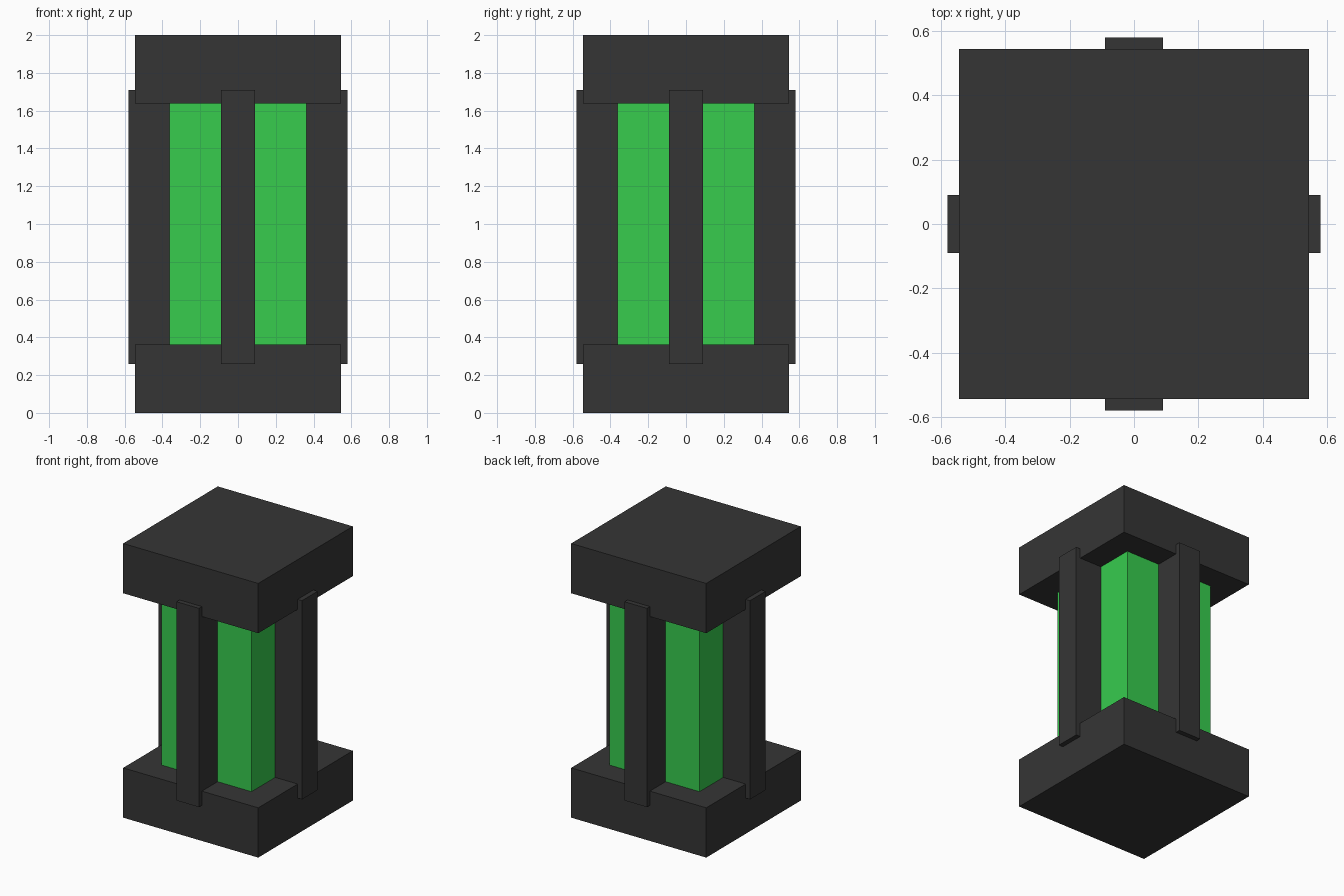
import bpy
from math import cos, sin, pi

cube = bpy.data.objects.get("Cube")
if cube:
    bpy.data.objects.remove(cube, do_unlink=True)


def material(name, rgb):
    mat = bpy.data.materials.new(name)
    mat.use_nodes = True
    mat.diffuse_color = (*rgb, 1)
    mat.node_tree.nodes["Principled BSDF"].inputs["Base Color"].default_value = (*rgb, 1)
    return mat


def box(name, size, center, mat, turn=0):
    bpy.ops.mesh.primitive_cube_add(size=1, location=center, rotation=(0, 0, turn))
    obj = bpy.context.object
    obj.name = name
    obj.scale = size
    bpy.ops.object.transform_apply(location=False, rotation=True, scale=True)
    obj.data.materials.append(mat)
    return obj


charcoal = material("charcoal", (0.036, 0.036, 0.036))
green = material("bright_green", (0.038, 0.604, 0.076))

# Square caps and the glowing core between them
CAP = 0.363
box("base_cap", (1.09, 1.09, CAP), (0, 0, CAP / 2), charcoal)
box("top_cap", (1.09, 1.09, CAP), (0, 0, 2 - CAP / 2), charcoal)
box("core", (0.727, 0.727, 2 - 2 * CAP), (0, 0, 1), green)

# One upright fin on each side, running from the core past the cap faces
INNER, OUTER, BOTTOM, TOP = 0.36, 0.58, 0.26, 1.71
mid = (INNER + OUTER) / 2
for i, side in enumerate(("left", "back", "right", "front")):
    a = i * pi / 2
    box(side + "_fin", (OUTER - INNER, 0.18, TOP - BOTTOM),
        (mid * cos(a), mid * sin(a), (TOP + BOTTOM) / 2), charcoal, a)
